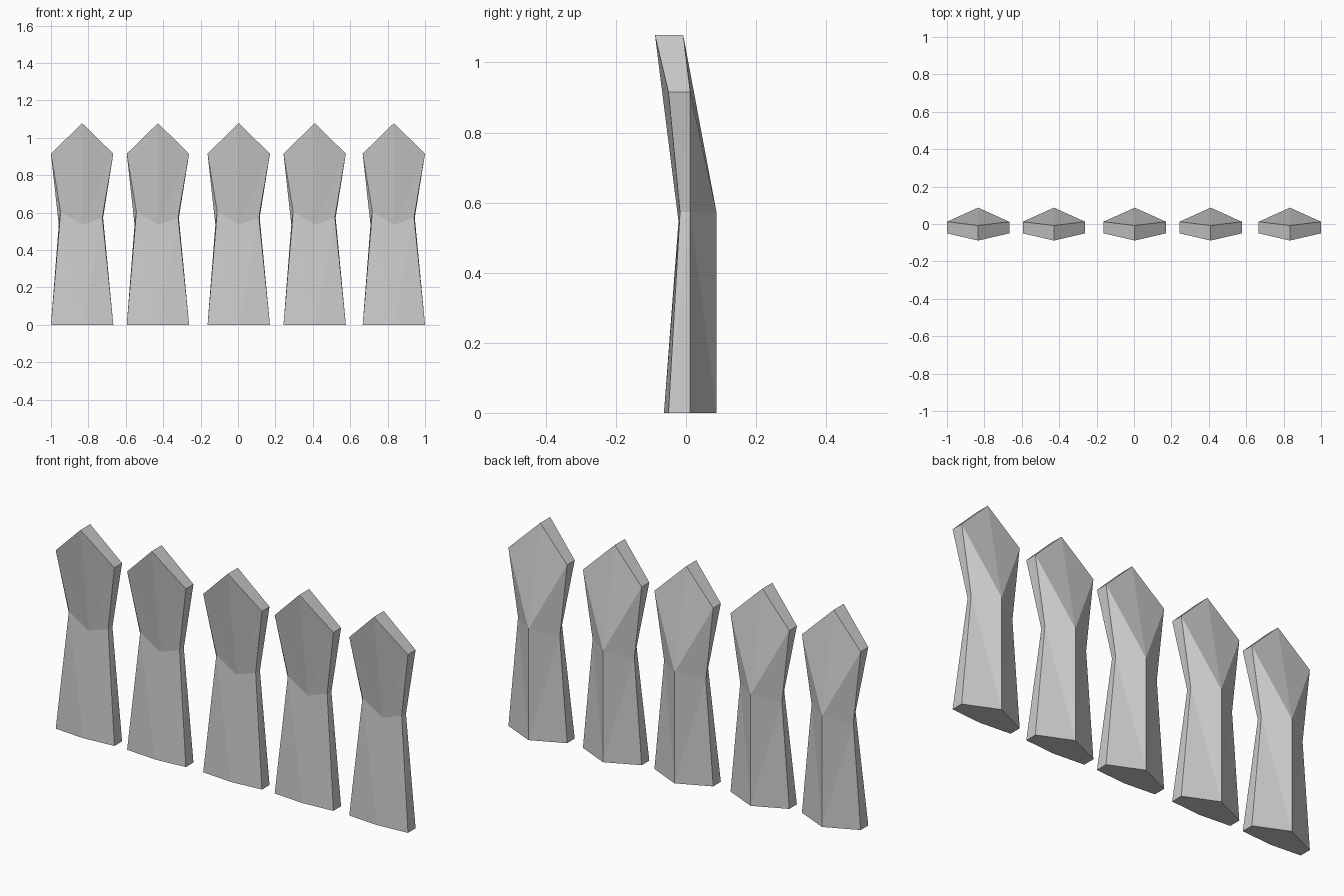
import bpy, bmesh

if "Cube" in bpy.data.objects:
    bpy.data.objects.remove(bpy.data.objects["Cube"])

# Half outline order for each ring: front-left, front-centre, front-right,
# back-right, back-centre, back-left
H = 0.1667
bottom = [(-H, -0.05, 0), (0, -0.063, 0), (H, -0.05, 0),
          (H, 0.012, 0), (0, 0.0875, 0), (-H, 0.012, 0)]
waist = [(-0.115, -0.017, 0.605), (0, -0.02, 0.535), (0.108, -0.017, 0.573),
         (0.112, 0.012, 0.573), (0, 0.0875, 0.57), (-0.125, 0.012, 0.535)]
top = [(-H, -0.05, 0.915), (0, -0.0885, 1.078), (H, -0.05, 0.915),
       (H, 0.012, 0.915), (0, -0.008, 1.078), (-H, 0.012, 0.915)]


def picket(name, x):
    bm = bmesh.new()
    b, w, t = [[bm.verts.new(p) for p in ring] for ring in (bottom, waist, top)]
    bm.faces.new(b[::-1])
    for i in range(6):
        j = (i + 1) % 6
        # lower body: creases run from the waist sides to the bottom ridge
        if j in (1, 4):
            bm.faces.new((b[i], b[j], w[i]))
            bm.faces.new((b[j], w[j], w[i]))
        else:
            bm.faces.new((b[i], b[j], w[j]))
            bm.faces.new((b[i], w[j], w[i]))
        # upper body: creases run from the shoulders to the waist ridge
        if j in (1, 4):
            bm.faces.new((w[i], w[j], t[i]))
            bm.faces.new((w[j], t[j], t[i]))
        else:
            bm.faces.new((w[i], w[j], t[j]))
            bm.faces.new((w[i], t[j], t[i]))
    # pointed roof
    bm.faces.new((t[0], t[1], t[4], t[5]))
    bm.faces.new((t[1], t[2], t[3], t[4]))
    bmesh.ops.recalc_face_normals(bm, faces=bm.faces)
    me = bpy.data.meshes.new(name)
    bm.to_mesh(me)
    bm.free()
    ob = bpy.data.objects.new(name, me)
    ob.location.x = x
    bpy.context.collection.objects.link(ob)


# row of five pickets
for n, x in enumerate((-0.8333, -0.428, 0.004, 0.41, 0.8333)):
    picket(f"picket_{n + 1}", x)
